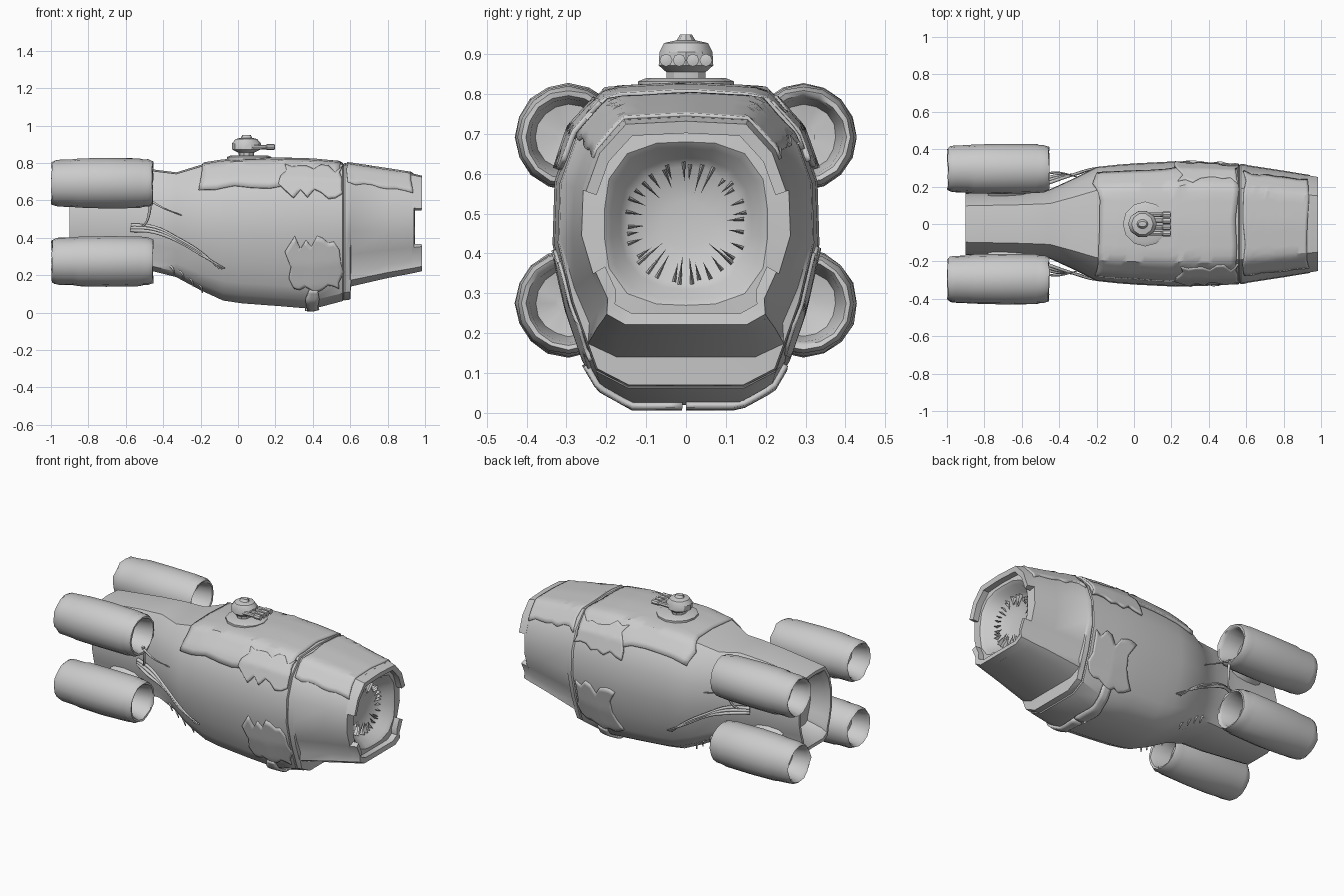
import bpy, bmesh, math, random
from mathutils import Vector

if "Cube" in bpy.data.objects:
    bpy.data.objects.remove(bpy.data.objects["Cube"])
random.seed(4)

def make(name, bm, angle=32):
    bmesh.ops.recalc_face_normals(bm, faces=bm.faces)
    me = bpy.data.meshes.new(name)
    bm.to_mesh(me)
    bm.free()
    ob = bpy.data.objects.new(name, me)
    bpy.context.collection.objects.link(ob)
    bpy.ops.object.select_all(action='DESELECT')
    ob.select_set(True)
    bpy.context.view_layer.objects.active = ob
    bpy.ops.object.shade_smooth_by_angle(angle=math.radians(angle))
    return ob

def loft(name, rings, angle=32):
    bm = bmesh.new()
    vs = [[bm.verts.new(p) for p in r] for r in rings]
    n = len(vs[0])
    for a, b in zip(vs, vs[1:]):
        for i in range(n):
            bm.faces.new((a[i], a[(i + 1) % n], b[(i + 1) % n], b[i]))
    bm.faces.new(vs[0])
    bm.faces.new(vs[-1])
    return make(name, bm, angle)

# Hull half cross-section: width factor, height factor (top to bottom)
ZC = .48
PROFILE = [(0, 1), (.59, .97), (.85, .68), (.985, .3), (1, -.13),
           (.89, -.49), (.77, -.75), (None, -.9), (None, -1), (0, -1)]
# Stations: x, half width, top, bottom, belly width factor
STATIONS = [(-.9, .165, .72, .25, .5), (-.6, .175, .755, .22, .5), (-.45, .185, .765, .22, .5),
            (-.33, .24, .75, .19, .45), (-.2, .305, .79, .12, .4), (-.08, .318, .81, .065, .4),
            (.02, .325, .815, .05, .4), (.22, .335, .82, .035, .4), (.4, .33, .815, .02, .4),
            (.56, .322, .80, .062, .45), (.564, .315, .793, .068, .45), (.572, .322, .80, .066, .45),
            (.6, .318, .795, .07, .45), (.604, .315, .795, .14, .55), (.8, .285, .765, .185, .6),
            (.94, .262, .743, .212, .6)]

def section(st, i):
    x, hw, zt, zb, bf = st
    w, h = PROFILE[i]
    if w is None:
        w = min(bf + .25 if i == 7 else bf, .78)
    return Vector((x, w * hw, ZC + h * (zt - ZC if h > 0 else ZC - zb)))

def ring(st):
    r = []
    for i in range(18):
        p = section(st, i if i <= 9 else 18 - i)
        if i > 9:
            p.y = -p.y
        r.append(p)
    return r

def round_ring(x, r, zc=.475, e=3):
    out = []
    for i in range(18):
        a = math.radians(20 * i)
        s, c = math.sin(a), math.cos(a)
        k = r / (abs(s) ** e + abs(c) ** e) ** (1 / e)
        out.append(Vector((x, k * s, zc + k * c)))
    return out

# Hull with recessed tail and stepped nose mouth
tail = [ring((-.78, .12, .64, .33, .5)), ring((-.87, .135, .67, .30, .5)), ring((-.9, .15, .70, .27, .5))]
mouth = [round_ring(.945, .205), round_ring(.93, .188), round_ring(.88, .165, e=2.5),
         round_ring(.86, .145, e=2), round_ring(.845, .06, e=2)]
loft("hull", tail + [ring(s) for s in STATIONS] + mouth)

# Nose shroud in two halves, leaving a notch on each side
shell = [ring(s) for s in ((.93, .264, .745, .21, .6), (.985, .255, .732, .222, .6),
                           (.98, .228, .702, .25, .6), (.93, .228, .702, .25, .6))]
for name, span in (("shroud_upper", range(-3, 4)), ("shroud_lower", range(5, 14))):
    loft(name, [[s[i % 18] for s in shell] for i in span])

def surface(x, u, off):
    x = max(-.9, min(.94, x))
    k = next(i for i in range(len(STATIONS) - 1) if x <= STATIONS[i + 1][0])
    a, b = STATIONS[k], STATIONS[k + 1]
    t = (x - a[0]) / (b[0] - a[0])
    st = [p + (q - p) * t for p, q in zip(a, b)]
    v = min(abs(u), 9)
    i = min(int(v), 8)
    p = section(st, i).lerp(section(st, i + 1), v - i)
    if u < 0:
        p.y = -p.y
    return p + Vector((0, p.y, p.z - ZC)).normalized() * off

# Ragged edge line: random control values joined by straight runs
def ragged(n, amount, step=3):
    c = [random.uniform(-amount, amount) for _ in range(n // step + 2)]
    return [c[i // step] + (c[i // step + 1] - c[i // step]) * (i % step) / step for i in range(n + 1)]

# Torn armour plates that follow the hull
def plate(name, x0, x1, u0, u1, off=.004, jag=.2, nx=24, nu=12):
    bm = bmesh.new()
    lo, hi = ragged(nx, jag), ragged(nx, jag)
    left, right = ragged(nu, jag * .12), ragged(nu, jag * .05)
    g = []
    for i in range(nx + 1):
        s, row = i / nx, []
        for j in range(nu + 1):
            u = u0 + lo[i] + (u1 + hi[i] - u0 - lo[i]) * j / nu
            x = x0 + left[j] + (x1 + right[j] - x0 - left[j]) * s
            row.append(bm.verts.new(surface(x, u, off)))
        g.append(row)
    for i in range(nx):
        for j in range(nu):
            bm.faces.new((g[i][j], g[i + 1][j], g[i + 1][j + 1], g[i][j + 1]))
    m = make(name, bm).modifiers.new("thickness", 'SOLIDIFY')
    m.thickness = .014
    m.offset = 0

plate("dorsal_armour", -.2, .55, -2.2, 2.2, nu=18)
plate("nose_top_armour", .59, .93, -2.1, 2.1, .001, .15, nu=18)
for s, side in ((1, "left"), (-1, "right")):
    plate("shoulder_plate_" + side, .24, .55, s * 1.4, s * 2.6, .01)
    plate("flank_plate_" + side, .28, .55, s * 4.3, s * 6.2, .001, .3)
    plate("belly_rib_" + side, .37, .43, s * 6.2, s * 9, .008, .12, nx=3)

# Four hollow engine pods with struts
POD = [(-.58, .03), (-.57, .082), (-.47, .098), (-.452, .106), (-.45, .117), (-.475, .127), (-.5, .127),
       (-.52, .132), (-.7, .135), (-.86, .132), (-.89, .127), (-.96, .125), (-.985, .121), (-1, .112),
       (-.985, .1), (-.89, .085), (-.88, .03)]
for sy in (1, -1):
    for zc, level in ((.692, "upper"), (.275, "lower")):
        tag = level + ("_left" if sy > 0 else "_right")
        rings = []
        for x, r in POD:
            row = []
            for i in range(16):
                a = math.tau * i / 16
                k = r + random.uniform(-.002, .002)
                dx = random.uniform(0, .01) * (1 if x < -.7 else -1)
                row.append(Vector((max(-1, x + dx), sy * .295 + k * math.cos(a), zc + k * math.sin(a))))
            rings.append(row)
        loft("engine_" + tag, rings, 35)
        rings = []
        for t in (0, 1):
            c = Vector((-.68, sy * (.1 + .1 * t), ZC + (zc - ZC) * (.45 + .35 * t)))
            rings.append([c + Vector((.1 * math.cos(a), 0, .03 * math.sin(a)))
                          for a in (math.tau * i / 8 for i in range(8))])
        loft("engine_strut_" + tag, rings)

# Cables and hanging debris
def cable(name, pts, r):
    cu = bpy.data.curves.new(name, 'CURVE')
    cu.dimensions = '3D'
    cu.bevel_depth = r
    cu.bevel_resolution = 1
    cu.use_fill_caps = True
    sp = cu.splines.new('BEZIER')
    sp.bezier_points.add(len(pts) - 1)
    for k, (b, p) in enumerate(zip(sp.bezier_points, pts)):
        b.co = p
        b.handle_left_type = b.handle_right_type = 'AUTO'
        b.radius = 1 - .6 * k / (len(pts) - 1)
    sp.resolution_u = 4
    bpy.context.collection.objects.link(bpy.data.objects.new(name, cu))

for s, side in ((1, "left"), (-1, "right")):
    for k in range(3):
        d = .014 * k
        cable(f"cable_{side}_{k}", [(-.57, s * .18, .44 + d), (-.45, s * (.25 - d), .43 + d), (-.33, s * .262, .385 + d * .6),
                                    (-.2, s * .298, .31 + d * .5), (-.07 - d, s * .285, .235)], .011)
    cable("pod_link_" + side, [(-.47, s * .27, .61), (-.475, s * .25, .53), (-.5, s * .22, .47), (-.56, s * .16, .45)], .01)
    cable("upper_line_" + side, [(-.47, s * .27, .6), (-.4, s * .275, .56), (-.3, s * .25, .52)], .007)
    for k in range(4):
        x = -.37 + .05 * k
        p = surface(x, s * (6.5 + k * .3), -.01)
        cable(f"debris_{side}_{k}", [p, p + Vector((.02, s * .012, -.02)), p + Vector((.03, s * .005, -.055))], .008)

# Jagged teeth inside the nose mouth
bm = bmesh.new()
for i in range(34):
    a = math.tau * i / 34 + random.uniform(-.08, .08)
    d = Vector((0, math.cos(a), math.sin(a)))
    side = Vector((0, -d.z, d.y)) * .005
    base = Vector((.868, 0, .475)) + d * random.uniform(.145, .16)
    tip = Vector((.872, 0, .475)) + d * random.uniform(.075, .125)
    q = [bm.verts.new(p) for p in (base + side, base - side, base + Vector((.025, 0, 0)), tip)]
    for f in ((0, 1, 2), (0, 1, 3), (1, 2, 3), (2, 0, 3)):
        bm.faces.new([q[n] for n in f])
make("mouth_teeth", bm)

# Roof turret
def upright(name, x, y, prof, n=10):
    loft(name, [[Vector((x + r * sx * math.cos(math.tau * i / n), y + r * math.sin(math.tau * i / n), z))
                 for i in range(n)] for r, z, sx in prof])

upright("turret_base", .06, 0, [(.12, .80, 1), (.12, .832, 1), (.1, .84, 1)], 12)
upright("turret_head", .045, 0, [(.05, .83, .8), (.052, .855, .8), (.072, .872, 1.05), (.07, .905, 1.1),
                                 (.058, .928, 1), (.025, .935, 1.2), (.015, .95, 1.5)])
for y in (-.05, -.017, .017, .05):
    rings = [[Vector((x, y + r * math.cos(a), .885 + r * math.sin(a))) for a in (math.tau * i / 8 for i in range(8))]
             for x, r in ((.06, .013), (.15, .012), (.155, .016), (.195, .016), (.197, .008))]
    loft("turret_barrel", rings)
